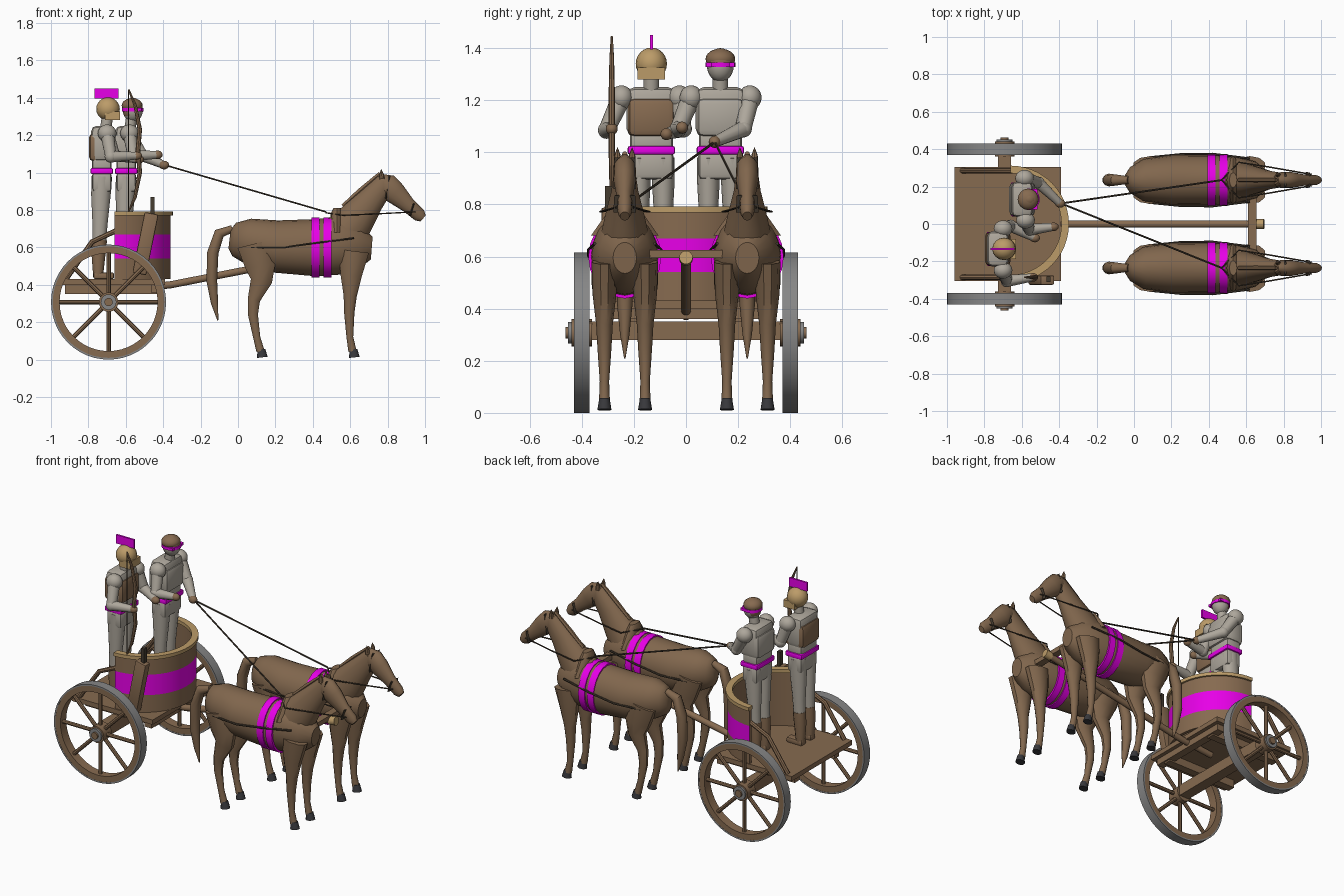
import bpy, bmesh
from math import pi, sin, cos, radians
from mathutils import Vector, Matrix

if "Cube" in bpy.data.objects:
    bpy.data.objects.remove(bpy.data.objects["Cube"], do_unlink=True)


def material(name, *rgb):
    m = bpy.data.materials.new(name)
    m.use_nodes = True
    m.diffuse_color = (*rgb, 1)
    m.node_tree.nodes["Principled BSDF"].inputs["Base Color"].default_value = (*rgb, 1)
    return m


WOOD = material("brown wood", .24, .145, .08)
HIDE = material("brown hide", .22, .135, .075)
CLOTH = material("pale grey cloth", .42, .385, .33)
TAN = material("tan bronze", .50, .33, .14)
PINK = material("magenta", .8, 0, .8)
IRON = material("iron grey", .24, .24, .24)
HOOF = material("hoof black", .04, .04, .045)
ROPE = material("dark leather", .06, .045, .03)


def finish(name, bm, *mats, smooth=True):
    bmesh.ops.recalc_face_normals(bm, faces=bm.faces)
    me = bpy.data.meshes.new(name)
    bm.to_mesh(me)
    bm.free()
    for m in mats:
        me.materials.append(m)
    ob = bpy.data.objects.new(name, me)
    bpy.context.collection.objects.link(ob)
    if smooth:
        bpy.ops.object.select_all(action='DESELECT')
        bpy.context.view_layer.objects.active = ob
        ob.select_set(True)
        bpy.ops.object.shade_smooth_by_angle(angle=radians(40))
    return ob


def skin(bm, rings, closed=False):
    """Bridge equal rings of vertices, capping the ends when open."""
    pairs = list(zip(rings, rings[1:])) + ([(rings[-1], rings[0])] if closed else [])
    for a, b in pairs:
        for i in range(len(a)):
            j = (i + 1) % len(a)
            bm.faces.new((a[i], a[j], b[j], b[i]))
    if not closed:
        bm.faces.new(rings[0])
        bm.faces.new(rings[-1])


def loft(name, rows, mat, n=12):
    """Rows are (point, side radius, other radius) along a path."""
    bm = bmesh.new()
    pts = [Vector(r[0]) for r in rows]
    rings = []
    for k, (p, ru, rv) in enumerate(rows):
        t = (pts[min(k + 1, len(pts) - 1)] - pts[max(k - 1, 0)]).normalized()
        ref = Vector((0, 1, 0)) if abs(t.y) < .8 else Vector((0, 0, 1))
        u = (ref - t * ref.dot(t)).normalized()
        v = t.cross(u)
        rings.append([bm.verts.new(pts[k] + u * ru * cos(2 * pi * i / n) + v * rv * sin(2 * pi * i / n))
                      for i in range(n)])
    skin(bm, rings)
    return finish(name, bm, mat)


def rod(name, points, r, mat, n=8):
    return loft(name, [(p, r, r) for p in points], mat, n)


def side(name, y, rows, mat, n=14):
    """Loft in the x-z plane: rows are x, z, half width, half depth."""
    return loft(name, [((x, y, z), a, b) for x, z, a, b in rows], mat, n)


def lathe(name, profile, centre, mat, axis='Z', sweep=2 * pi, start=0, seg=36):
    """Turn a closed (radius, height) profile around an axis."""
    bm = bmesh.new()
    full = sweep > 6
    rings = []
    for k in range(seg if full else seg + 1):
        a = start + sweep * k / seg
        c, s = cos(a), sin(a)
        rings.append([bm.verts.new(Vector(centre) + Vector((r * c, r * s, h) if axis == 'Z' else (r * c, h, r * s)))
                      for r, h in profile])
    skin(bm, rings, full)
    return finish(name, bm, *(mat if isinstance(mat, tuple) else (mat,)))


def box(name, centre, size, mat, bevel=0.0, turn=0.0):
    bm = bmesh.new()
    bmesh.ops.create_cube(bm, size=1)
    bmesh.ops.scale(bm, vec=size, verts=bm.verts)
    if bevel:
        bmesh.ops.bevel(bm, geom=bm.edges[:], offset=bevel, segments=2, affect='EDGES', profile=.5)
    bmesh.ops.transform(bm, matrix=Matrix.Translation(centre) @ Matrix.Rotation(turn, 4, 'Y'), verts=bm.verts)
    return finish(name, bm, mat, smooth=bevel > 0)


def ball(name, centre, size, *mats):
    bm = bmesh.new()
    bmesh.ops.create_uvsphere(bm, u_segments=16, v_segments=12, radius=1)
    bmesh.ops.transform(bm, matrix=Matrix.Translation(centre) @ Matrix.Diagonal((*size, 1)), verts=bm.verts)
    return finish(name, bm, *mats)


# Wheels, hubs and axle
WX, WZ = -.692, .3075
for s, tag in ((1, "left"), (-1, "right")):
    c = (WX, s * .4, WZ)
    lathe(tag + "_tyre", [(.298, -.03), (.3075, -.03), (.3075, .03), (.298, .03)], c, IRON, 'Y', seg=48)
    lathe(tag + "_rim", [(.262, -.029), (.3, -.029), (.3, .029), (.262, .029)], c, WOOD, 'Y', seg=48)
    for k in range(8):
        a = k * pi / 4
        rod(f"{tag}_spoke_{k + 1}", [(WX + r * cos(a), s * .4, WZ + r * sin(a)) for r in (.03, .27)], .012, WOOD)
    for part, r, y0, y1, m in (("hub", .052, .36, .44, WOOD), ("hub_band", .042, .43, .452, IRON),
                               ("axle_end", .022, .44, .462, WOOD)):
        rod(f"{tag}_{part}", [(WX, s * y0, WZ), (WX, s * y1, WZ)], r, m, 16)
box("axle_beam", (WX, 0, .315), (.07, .76, .07), WOOD)

# Platform and its underframe
box("platform", (-.675, 0, .415), (.57, .61, .03), WOOD)
for y in (-.2, .2):
    box("platform_joist", (-.675, y, .375), (.5, .05, .05), WOOD)
box("platform_cross_beam", (-.44, 0, .38), (.05, .56, .04), WOOD)

# Curved basket with painted band and tan rim
basket = lathe("basket_wall", [(.28, .43), (.3, .43), (.3, .54), (.3, .67), (.3, .775), (.28, .775)],
               (-.66, 0, 0), (WOOD, PINK), sweep=pi, start=-pi / 2, seg=24)
for f in basket.data.polygons:
    r = (f.center - Vector((-.66, 0, f.center.z))).length
    f.material_index = int(.54 < f.center.z < .67 and r > .295)
lathe("basket_rim", [(.272, .77), (.312, .77), (.312, .792), (.272, .792)], (-.66, 0, 0), TAN,
      sweep=pi, start=-pi / 2, seg=24)
for s in (-1, 1):
    rod("side_rail", [(-.65, s * .285, .69), (-.78, s * .285, .63), (-.92, s * .285, .43)], .014, WOOD)
box("quiver", (-.495, -.3, .62), (.075, .05, .33), WOOD, .008, .2)
box("quiver_arrows", (-.458, -.295, .81), (.022, .03, .12), ROPE)

# Draught pole and yoke
rod("pole", [(-.6, 0, .375), (-.36, 0, .40), (.1, 0, .49), (.66, 0, .592)], .02, WOOD, 10)
rod("pole_knob", [(.65, 0, .59), (.695, 0, .597)], .026, TAN, 14)
box("yoke", (.632, 0, .61), (.045, .42, .03), WOOD)


# Horses
def horse(tag, y):
    side(tag + "_body", y, [(-.045, .645, .03, .05), (-.02, .642, .07, .09), (.05, .635, .112, .12),
                            (.2, .605, .133, .14), (.42, .598, .135, .153), (.55, .61, .125, .155),
                            (.65, .6, .1, .12), (.715, .595, .045, .06)], HIDE, 20)
    side(tag + "_neck", y, [(.55, .65, .1, .13), (.64, .76, .075, .1), (.71, .85, .052, .075),
                            (.79, .945, .038, .055)], HIDE)
    side(tag + "_head", y, [(.755, .975, .022, .025), (.79, .938, .043, .065), (.84, .89, .043, .062),
                            (.91, .825, .03, .042), (.97, .772, .027, .037), (.99, .755, .018, .022)], HIDE)
    side(tag + "_tail", y, [(-.03, .7, .02, .02), (-.1, .675, .03, .03), (-.135, .57, .034, .032),
                            (-.14, .42, .03, .03), (-.125, .3, .018, .02), (-.108, .21, .003, .003)], HIDE, 10)
    side(tag + "_mane", y, [(.56, .82, .01, .012), (.65, .9, .012, .016), (.76, .995, .01, .012)], HIDE, 6)
    for s in (-1, 1):
        e = y + s * .028
        side(tag + "_ear", e, [(.77, .965, .014, .014), (.768, .99, .012, .012), (.765, 1.018, .001, .001)], HIDE, 8)
        f = y + s * .078
        side(tag + "_front_leg", f, [(.62, .58, .05, .085), (.605, .45, .045, .06), (.6, .34, .032, .037),
                                     (.595, .25, .027, .029), (.598, .12, .018, .019), (.612, .045, .021, .023)],
             HIDE, 10)
        side(tag + "_hind_leg", f, [(.09, .62, .05, .1), (.12, .5, .05, .085), (.125, .42, .04, .06),
                                    (.085, .32, .028, .035), (.08, .24, .023, .028), (.1, .12, .018, .02),
                                    (.12, .045, .021, .023)], HIDE, 10)
        for x in (.617, .125):
            side(tag + "_hoof", f, [(x, .055, .02, .022), (x + .005, .012, .027, .03)], HOOF, 10)
        # Harness traces and the bit end of the reins
        rod(tag + "_trace", [(.07, y + s * .12, .6), (.25, y + s * .138, .6), (.42, y + s * .14, .625),
                             (.62, y + s * .115, .65)], .006, ROPE, 6)
        rod(tag + "_bit_rein", [(.47, y, .785), (.56, y + s * .095, .772), (.72, y + s * .07, .778),
                                (.95, y + s * .03, .79)], .004, ROPE, 6)
    for x in (.415, .478):
        side(tag + "_girth", y, [(x - .022, .599, .14, .16), (x + .022, .599, .14, .16)], PINK, 20)
    side(tag + "_collar", y, [(.53, .68, .13, .03), (.53, .78, .06, .035), (.53, .81, .04, .02)], HIDE, 12)
    for (x0, z0), (x1, z1) in (((.81, .98), (.79, .86)), ((.94, .835), (.92, .77))):
        side(tag + "_bridle", y, [(x0, z0, .04, .006), (x1, z1, .044, .006)], ROPE, 8)
    rod(tag + "_rein", [(-.39, .11, 1.04), (.47, y, .79)], .005, ROPE, 6)


horse("left_horse", .235)
horse("right_horse", -.235)


# Riders
def rider(tag, x, y, plate, arms):
    for s in (-1, 1):
        f = y + s * .046
        side(tag + "_leg", f, [(x, .98, .043, .055), (x - .005, .88, .043, .052), (x - .01, .72, .034, .04),
                               (x - .015, .6, .032, .036)], CLOTH, 12)
        side(tag + "_boot", f, [(x - .012, .64, .035, .04), (x - .018, .56, .033, .037),
                                (x - .02, .44, .025, .026)], WOOD, 12)
        box(tag + "_foot", (x + .01, f, .448), (.11, .05, .036), WOOD, .01)
    box(tag + "_hips", (x, y, .95), (.105, .17, .11), CLOTH, .02)
    box(tag + "_waist", (x, y, 1.04), (.105, .165, .1), CLOTH, .02)
    box(tag + "_belt", (x, y, 1.008), (.12, .182, .032), PINK, .008)
    box(tag + "_chest", (x, y, 1.155), (.115, .19, .19), CLOTH, .03)
    box(tag + "_breastplate", (x, y, 1.135), (.138, .18, .15), plate, .025)
    rod(tag + "_neck", [(x + .02, y, 1.23), (x + .03, y, 1.3)], .03, CLOTH, 12)
    for k, (shoulder, elbow, hand) in enumerate(arms):
        ball(f"{tag}_shoulder_{k}", shoulder, (.05, .045, .047), CLOTH)
        loft(f"{tag}_upper_arm_{k}", [(shoulder, .038, .038), (elbow, .031, .031)], CLOTH, 10)
        ball(f"{tag}_elbow_{k}", elbow, (.033, .033, .033), CLOTH)
        loft(f"{tag}_forearm_{k}", [(elbow, .032, .032), (hand, .021, .021)], CLOTH, 10)
        ball(f"{tag}_hand_{k}", hand, (.027, .023, .023), WOOD)


rider("archer", -.728, -.133, WOOD, [((-.7, -.248, 1.21), (-.68, -.305, 1.085), (-.54, -.285, 1.09)),
                                     ((-.7, -.025, 1.21), (-.66, -.01, 1.09), (-.53, -.075, 1.07))])
rider("driver", -.598, .132, CLOTH, [((-.585, .245, 1.21), (-.51, .22, 1.09), (-.395, .11, 1.04)),
                                     ((-.58, .02, 1.21), (-.56, -.03, 1.09), (-.43, -.015, 1.095))])

# Archer's helmet with crest
ball("helmet", (-.695, -.133, 1.34), (.063, .06, .062), TAN)
box("helmet_guard", (-.672, -.133, 1.303), (.08, .106, .046), TAN)
box("helmet_crest", (-.702, -.133, 1.423), (.128, .012, .055), PINK)

# Driver's head, hair and tied headband
head = ball("driver_head", (-.562, .132, 1.335), (.054, .052, .065), CLOTH, WOOD)
for f in head.data.polygons:
    f.material_index = int(f.center.z > 1.34 or (f.center.x < -.575 and f.center.z > 1.3))
ball("driver_hair", (-.566, .132, 1.358), (.056, .057, .04), WOOD)
lathe("headband", [(.05, 1.327), (.058, 1.327), (.058, 1.345), (.05, 1.345)], (-.562, .132, 0), PINK, seg=20)
for s in (-1, 1):
    box("headband_knot", (-.535, .132 + s * .045, 1.336), (.04, .02, .016), PINK)

# Bow and string
bow = [(-.585, 1.445), (-.55, 1.36), (-.525, 1.23), (-.535, 1.12), (-.525, 1.0), (-.55, .87), (-.585, .79)]
loft("bow", [((x, -.285, z), r, r) for (x, z), r in zip(bow, (.004, .009, .012, .013, .012, .009, .004))], WOOD, 8)
rod("bow_string", [(-.585, -.285, 1.44), (-.585, -.285, .795)], .003, ROPE, 6)
